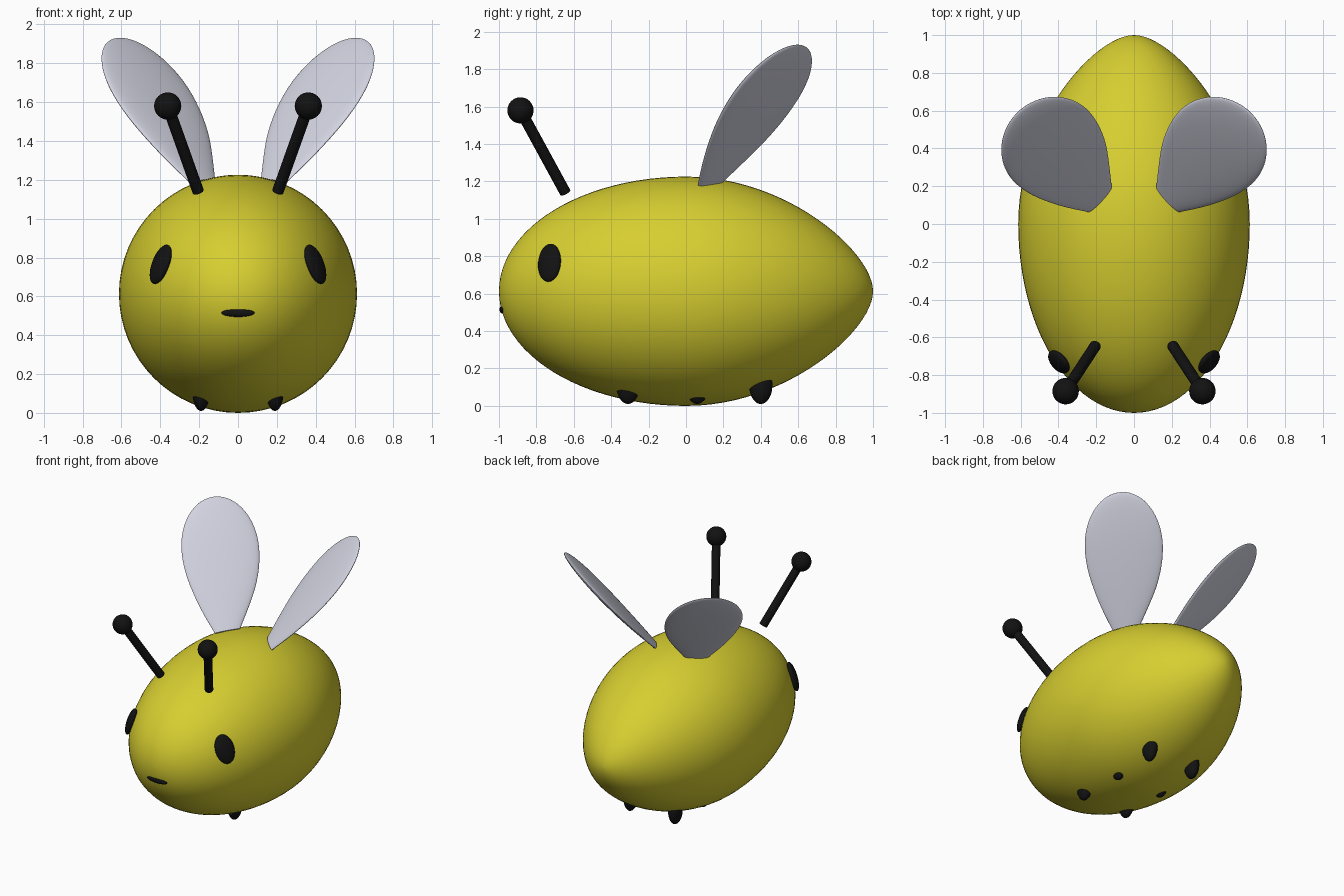
import bpy, bmesh, math
from mathutils import Vector, Matrix

if "Cube" in bpy.data.objects:
    bpy.data.objects.remove(bpy.data.objects["Cube"])


def material(name, rgb):
    m = bpy.data.materials.new(name)
    m.diffuse_color = (*rgb, 1)
    m.use_nodes = True
    m.node_tree.nodes["Principled BSDF"].inputs["Base Color"].default_value = m.diffuse_color
    return m


YELLOW = material("yellow", (0.68, 0.62, 0.03))
BLACK = material("black", (0.006, 0.006, 0.006))
PALE = material("pale_grey", (0.64, 0.65, 0.74))


def finish(bm, name, mat):
    bmesh.ops.recalc_face_normals(bm, faces=bm.faces)
    me = bpy.data.meshes.new(name)
    bm.to_mesh(me)
    bm.free()
    me.materials.append(mat)
    ob = bpy.data.objects.new(name, me)
    bpy.context.collection.objects.link(ob)
    bpy.context.view_layer.objects.active = ob
    ob.select_set(True)
    bpy.ops.object.shade_smooth_by_angle(angle=math.radians(50))
    ob.select_set(False)
    return ob


def loft(rings, name, mat):
    """Skin a list of equal-length point rings and cap both ends."""
    bm = bmesh.new()
    rows = [[bm.verts.new(p) for p in ring] for ring in rings]
    n = len(rows[0])
    for a, b in zip(rows, rows[1:]):
        for i in range(n):
            j = (i + 1) % n
            bm.faces.new((a[i], a[j], b[j], b[i]))
    bm.faces.new(rows[0])
    bm.faces.new(rows[-1])
    return finish(bm, name, mat)


def ellipsoid(name, loc, axes, radii, mat):
    """Ellipsoid with its radii along three perpendicular axes."""
    bm = bmesh.new()
    bmesh.ops.create_uvsphere(bm, u_segments=32, v_segments=16, radius=1)
    rot = Matrix([Vector(a).normalized() for a in axes]).transposed().to_4x4()
    bm.transform(Matrix.Translation(loc) @ rot @ Matrix.Diagonal((*radii, 1)))
    return finish(bm, name, mat)


XYZ = ((1, 0, 0), (0, 1, 0), (0, 0, 1))
R = 0.613  # body radius and height of its axis

# Body: blunt elliptical front, tapering rear, turned round the y axis
profile = []
for i in range(25):
    a = math.pi / 2 * i / 24
    profile.append((-math.cos(a), max(R * math.sin(a), 0.001)))
for i in range(1, 25):
    t = i / 24
    u = 1 - t
    y = 3 * u * u * t * 0.54 + 3 * u * t * t + t ** 3
    r = R * (u ** 3 + 3 * u * u * t) + 3 * u * t * t * 0.21
    profile.append((y, max(r, 0.001)))
loft([[(r * math.cos(k * math.tau / 64), y, R + r * math.sin(k * math.tau / 64))
       for k in range(64)] for y, r in profile], "body", YELLOW)

# Mouth
ellipsoid("mouth", (0, -0.982, 0.515), XYZ, (0.085, 0.015, 0.021), BLACK)

for side, s in (("right", 1), ("left", -1)):
    # Eye lying on the body surface
    a = math.atan2(0.15, 0.40)
    radial = Vector((s * math.cos(a), 0, math.sin(a)))
    normal = (radial * 0.844 + Vector((0, -0.537, 0))).normalized()
    up = Vector((-s * math.sin(a), 0, math.cos(a)))
    ellipsoid(f"{side}_eye", (s * 0.398, -0.73, 0.765),
              (normal, up.cross(normal), up), (0.03, 0.07, 0.107), BLACK)

    # Antenna: rod and ball
    p, q = Vector((s * 0.205, -0.645, 1.14)), Vector((s * 0.362, -0.885, 1.58))
    bm = bmesh.new()
    bmesh.ops.create_cone(bm, cap_ends=True, segments=32, radius1=0.03,
                          radius2=0.03, depth=(q - p).length)
    bm.transform(Matrix.Translation((p + q) / 2)
                 @ (q - p).to_track_quat('Z', 'Y').to_matrix().to_4x4())
    finish(bm, f"{side}_antenna_rod", BLACK)
    ellipsoid(f"{side}_antenna_ball", q, XYZ, (0.07, 0.07, 0.07), BLACK)

    # Feet
    for pos, y in (("front", -0.31), ("middle", 0.06), ("rear", 0.40)):
        ellipsoid(f"{side}_{pos}_foot", (s * 0.19, y, 0.11), XYZ,
                  (0.045, 0.062, 0.1), BLACK)

    # Wing: thin teardrop with a cut base and a rounded tip
    base = Vector((s * 0.18, 0.13, 1.19))
    d = Vector((s * 0.44, 0.48, 0.76)).normalized()
    w = Vector((s * 0.68, -0.73, -0.1))
    w = (w - d * w.dot(d)).normalized()
    n = w.cross(d)
    rows = []
    for i in range(13):
        f = i / 12
        rows.append((0.59 * f, 0.09 + 0.182 * math.sin(f * math.pi / 2),
                     0.018 + 0.014 * math.sin(f * math.pi / 2)))
    for i in range(1, 17):
        b = i / 16 * math.pi / 2
        c = max(math.cos(b), 0.004)
        rows.append((0.59 + 0.385 * math.sin(b), 0.272 * c, 0.032 * c))
    rings = []
    for t, half, thick in rows:
        ring = []
        for k in range(40):
            g = k * math.tau / 40
            slant = -0.13 * half * math.cos(g) * max(0, 1 - t / 0.3)
            ring.append(base + d * (t + slant) + w * half * math.cos(g)
                        + n * thick * math.sin(g))
        rings.append(ring)
    loft(rings, f"{side}_wing", PALE)
